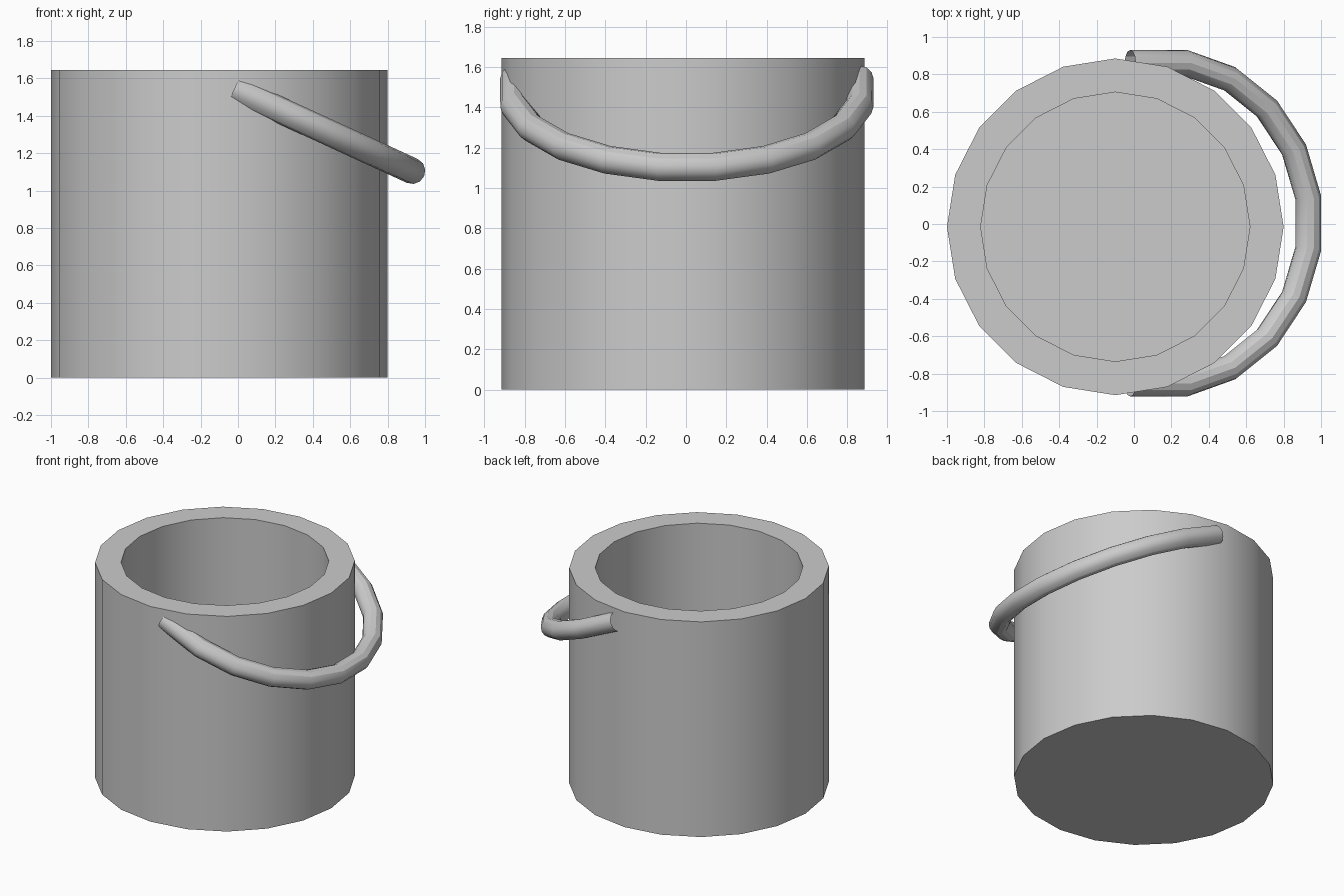
import bpy, bmesh, math
from mathutils import Vector

if "Cube" in bpy.data.objects:
    bpy.data.objects.remove(bpy.data.objects["Cube"])


def add_object(name, bm):
    bmesh.ops.recalc_face_normals(bm, faces=bm.faces)
    mesh = bpy.data.meshes.new(name)
    bm.to_mesh(mesh)
    bm.free()
    obj = bpy.data.objects.new(name, mesh)
    bpy.context.collection.objects.link(obj)
    bpy.ops.object.select_all(action='DESELECT')
    bpy.context.view_layer.objects.active = obj
    obj.select_set(True)
    bpy.ops.object.shade_smooth_by_angle(angle=math.radians(30))
    return obj


def bridge(bm, rings):
    for a, b in zip(rings, rings[1:]):
        n = len(a)
        for i in range(n):
            j = (i + 1) % n
            bm.faces.new((a[i], a[j], b[j], b[i]))


# Bucket: thick 20-sided wall with a closed floor
SIDES = 20
profile = [(0.9, 0.0), (0.9, 1.645), (0.72, 1.645), (0.72, 0.18)]
bm = bmesh.new()
rings = []
for r, z in profile:
    rings.append([bm.verts.new((-0.1 + r * math.cos(math.tau * i / SIDES),
                                -0.015 + r * math.sin(math.tau * i / SIDES), z))
                  for i in range(SIDES)])
bridge(bm, rings)
bm.faces.new(rings[0])
bm.faces.new(rings[-1])
add_object("bucket", bm)

# Handle: half-ring tube with straight ends, hanging tilted down to the right
TILT = math.radians(24.7)
u = Vector((math.cos(TILT), 0, -math.sin(TILT)))
v = Vector((0, 1, 0))
n = u.cross(v)
centre = Vector((0.154, 0.004, 1.463))
R, TUBE, TUBE_SIDES, END = 0.867, 0.07, 12, -0.192

# stations: (point in handle plane, outward direction)
stations = []
for k in range(10):
    a = math.radians(-81 + 18 * k)
    out = u * math.cos(a) + v * math.sin(a)
    stations.append((centre + out * R, out))
y_end = R * math.sin(math.radians(81))
stations.insert(0, (centre + u * END - v * y_end, -v))
stations.append((centre + u * END + v * y_end, v))

bm = bmesh.new()
rings = []
for p, out in stations:
    rings.append([bm.verts.new(p + TUBE * (out * math.cos(math.tau * i / TUBE_SIDES)
                                           + n * math.sin(math.tau * i / TUBE_SIDES)))
                  for i in range(TUBE_SIDES)])
bridge(bm, rings)
add_object("handle", bm)
